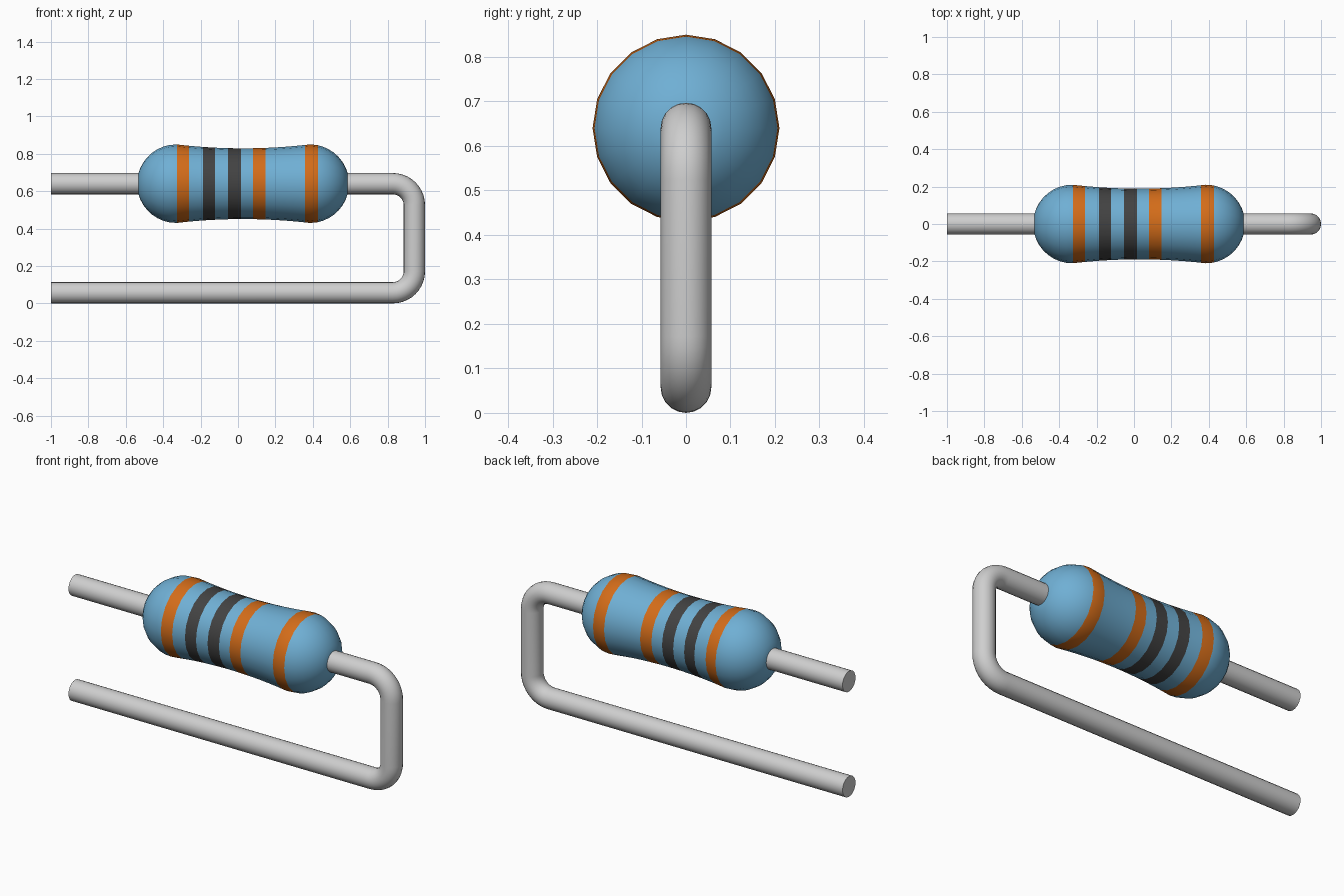
import bpy, bmesh, math
from mathutils import Vector

cube = bpy.data.objects.get("Cube")
if cube:
    bpy.data.objects.remove(cube)


def material(name, color):
    m = bpy.data.materials.new(name)
    m.use_nodes = True
    m.diffuse_color = (*color, 1)
    m.node_tree.nodes["Principled BSDF"].inputs["Base Color"].default_value = (*color, 1)
    return m


BLUE = material("body blue", (0.16, 0.43, 0.66))
ORANGE = material("band orange", (0.65, 0.15, 0.01))
DARK = material("band charcoal", (0.055, 0.055, 0.055))
METAL = material("wire grey", (0.62, 0.62, 0.62))

AXIS_Z, WIRE_R, BODY_R, WAIST_R = 0.64, 0.057, 0.21, 0.189
MID, HALF, SIDES = 0.027, 0.357, 20
# Painted bands: start, end, material slot
BANDS = [(-0.327, -0.262, 1), (-0.188, -0.123, 2), (-0.054, 0.015, 2),
         (0.08, 0.148, 1), (0.358, 0.427, 1)]


def body_radius(x):
    d = abs(x - MID)
    if d <= HALF:
        return WAIST_R + (BODY_R - WAIST_R) * (d / HALF) ** 2
    return math.sqrt(max(BODY_R ** 2 - (d - HALF) ** 2, 0))


def finish(obj):
    bpy.ops.object.select_all(action='DESELECT')
    obj.select_set(True)
    bpy.context.view_layer.objects.active = obj
    bpy.ops.object.shade_smooth_by_angle(angle=math.radians(40))


# Body: revolved profile with rings on every band edge
stations = {MID + HALF * i / 6 for i in range(-6, 7)}
last = math.acos(WIRE_R * 0.9 / BODY_R)
for i in range(1, 9):
    d = HALF + BODY_R * math.sin(last * i / 8)
    stations |= {MID - d, MID + d}
edges = [e for b in BANDS for e in b[:2]]
stations = sorted([s for s in stations if all(abs(s - e) > 0.008 for e in edges)] + edges)

bm = bmesh.new()
rings = []
for x in stations:
    r = body_radius(x)
    angles = [math.tau * k / SIDES for k in range(SIDES)]
    rings.append([bm.verts.new((x, r * math.sin(a), AXIS_Z + r * math.cos(a))) for a in angles])
for a, b in zip(rings, rings[1:]):
    for k in range(SIDES):
        n = (k + 1) % SIDES
        face = bm.faces.new((a[k], a[n], b[n], b[k]))
        x = face.calc_center_median().x
        face.material_index = next((s for lo, hi, s in BANDS if lo < x < hi), 0)
bm.faces.new(rings[0])
bm.faces.new(rings[-1])
bmesh.ops.recalc_face_normals(bm, faces=bm.faces)
mesh = bpy.data.meshes.new("resistor_body")
bm.to_mesh(mesh)
bm.free()
for m in (BLUE, ORANGE, DARK):
    mesh.materials.append(m)
body = bpy.data.objects.new("resistor_body", mesh)
bpy.context.collection.objects.link(body)
finish(body)

# Wire: one round rod with two filleted bends
BEND, END_X = 0.115, 1 - WIRE_R
path = [Vector((-1, 0, AXIS_Z))]
for cz, start in ((AXIS_Z - BEND, 90), (WIRE_R + BEND, 0)):
    for i in range(11):
        a = math.radians(start - 9 * i)
        path.append(Vector((END_X - BEND + BEND * math.cos(a), 0, cz + BEND * math.sin(a))))
path.append(Vector((-1, 0, WIRE_R)))

bm = bmesh.new()
rings = []
for i, p in enumerate(path):
    t = (path[min(i + 1, len(path) - 1)] - path[max(i - 1, 0)]).normalized()
    if i in (0, 1, 11):
        t = Vector((0, 0, -1)) if i == 11 else Vector((1, 0, 0))
    elif i == 12:
        t = Vector((0, 0, -1))
    elif i >= len(path) - 2:
        t = Vector((-1, 0, 0))
    side = Vector((0, 1, 0))
    up = t.cross(side)
    rings.append([bm.verts.new(p + WIRE_R * (side * math.cos(a) + up * math.sin(a)))
                  for a in (math.tau * k / SIDES for k in range(SIDES))])
for a, b in zip(rings, rings[1:]):
    for k in range(SIDES):
        n = (k + 1) % SIDES
        bm.faces.new((a[k], a[n], b[n], b[k]))
bm.faces.new(rings[0])
bm.faces.new(rings[-1])
bmesh.ops.recalc_face_normals(bm, faces=bm.faces)
mesh = bpy.data.meshes.new("wire_lead")
bm.to_mesh(mesh)
bm.free()
mesh.materials.append(METAL)
wire = bpy.data.objects.new("wire_lead", mesh)
bpy.context.collection.objects.link(wire)
finish(wire)
